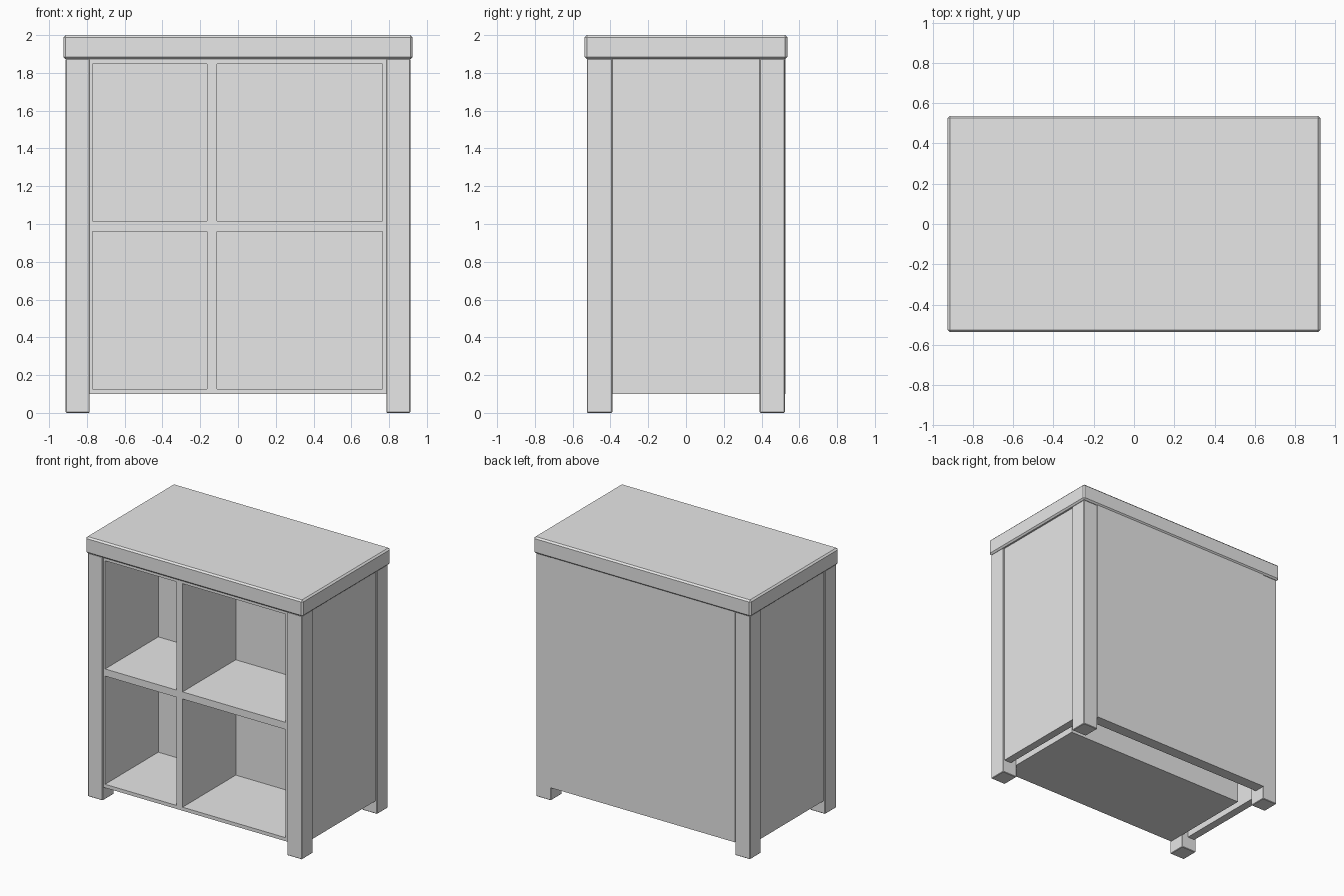
import bpy
import bmesh
from mathutils import Vector

default = bpy.data.objects.get("Cube")
if default:
    bpy.data.objects.remove(default, do_unlink=True)

GREY = (0.8, 0.8, 0.8, 1.0)
material = bpy.data.materials.new("plain_grey")
material.use_nodes = True
material.diffuse_color = GREY
material.node_tree.nodes["Principled BSDF"].inputs["Base Color"].default_value = GREY


def add_object(name, bm, bevel=0.0):
    bmesh.ops.recalc_face_normals(bm, faces=bm.faces)
    mesh = bpy.data.meshes.new(name)
    bm.to_mesh(mesh)
    bm.free()
    mesh.materials.append(material)
    obj = bpy.data.objects.new(name, mesh)
    bpy.context.collection.objects.link(obj)
    if bevel:
        mod = obj.modifiers.new("edge_bevel", 'BEVEL')
        mod.width = bevel
        mod.segments = 1
        mod.limit_method = 'ANGLE'
    return obj


def box(name, low, high, bevel=0.0):
    low, high = Vector(low), Vector(high)
    bm = bmesh.new()
    bmesh.ops.create_cube(bm, size=1)
    for v in bm.verts:
        v.co = (low + high) / 2 + v.co * (high - low)
    return add_object(name, bm, bevel)


# Table top with chamfered edges
box("top_slab", (-0.925, -0.537, 1.873), (0.925, 0.537, 2), 0.012)

# Four corner legs
for side, sx in (("left", 1), ("right", -1)):
    x0, x1 = sorted((sx * 0.785, sx * 0.912))
    for end, y0, y1 in (("front", -0.525, -0.39), ("back", 0.39, 0.523)):
        box(f"{end}_{side}_leg", (x0, y0, 0), (x1, y1, 1.875), 0.004)
    # Side panel set between the legs
    p0, p1 = sorted((sx * 0.838, sx * 0.9))
    box(f"{side}_side_panel", (p0, -0.392, 0.1), (p1, 0.392, 1.875))

# Back panel between the rear legs
box("back_panel", (-0.786, 0.44, 0.1), (0.786, 0.527, 1.875))

# Cubby carcass: a front frame sheet, with openings pushed in
FRONT, INNER, REAR = -0.517, 0.13, 0.235
xs = (-0.787, -0.77, -0.163, -0.11, 0.766, 0.787)
zs = (0.1, 0.127, 0.96, 1.015, 1.848, 1.875)
bm = bmesh.new()
grid = [[bm.verts.new((x, FRONT, z)) for z in zs] for x in xs]
openings = []
for i in range(len(xs) - 1):
    for k in range(len(zs) - 1):
        face = bm.faces.new((grid[i][k], grid[i + 1][k],
                             grid[i + 1][k + 1], grid[i][k + 1]))
        if i % 2 and k % 2:
            openings.append(face)

# Outer shell of the carcass
rim = [e for e in bm.edges if e.is_boundary]
shell = bmesh.ops.extrude_edge_only(bm, edges=rim)["geom"]
for v in shell:
    if isinstance(v, bmesh.types.BMVert):
        v.co.y = REAR
bmesh.ops.holes_fill(bm, edges=[e for e in bm.edges if e.is_boundary], sides=0)

# Cubby interiors
for face in openings:
    result = bmesh.ops.extrude_discrete_faces(bm, faces=[face])["faces"][0]
    inner = list(result.verts)
    outer = [min((v for row in grid for v in row),
                 key=lambda g: (g.co - v.co).length) for v in inner]
    for n in range(4):
        m = (n + 1) % 4
        wall = (outer[n], outer[m], inner[m], inner[n])
        if not bm.faces.get(wall):
            bm.faces.new(wall)
    for v in inner:
        v.co.y = INNER
bmesh.ops.remove_doubles(bm, verts=bm.verts, dist=0.0001)
add_object("cubby_carcass", bm)
